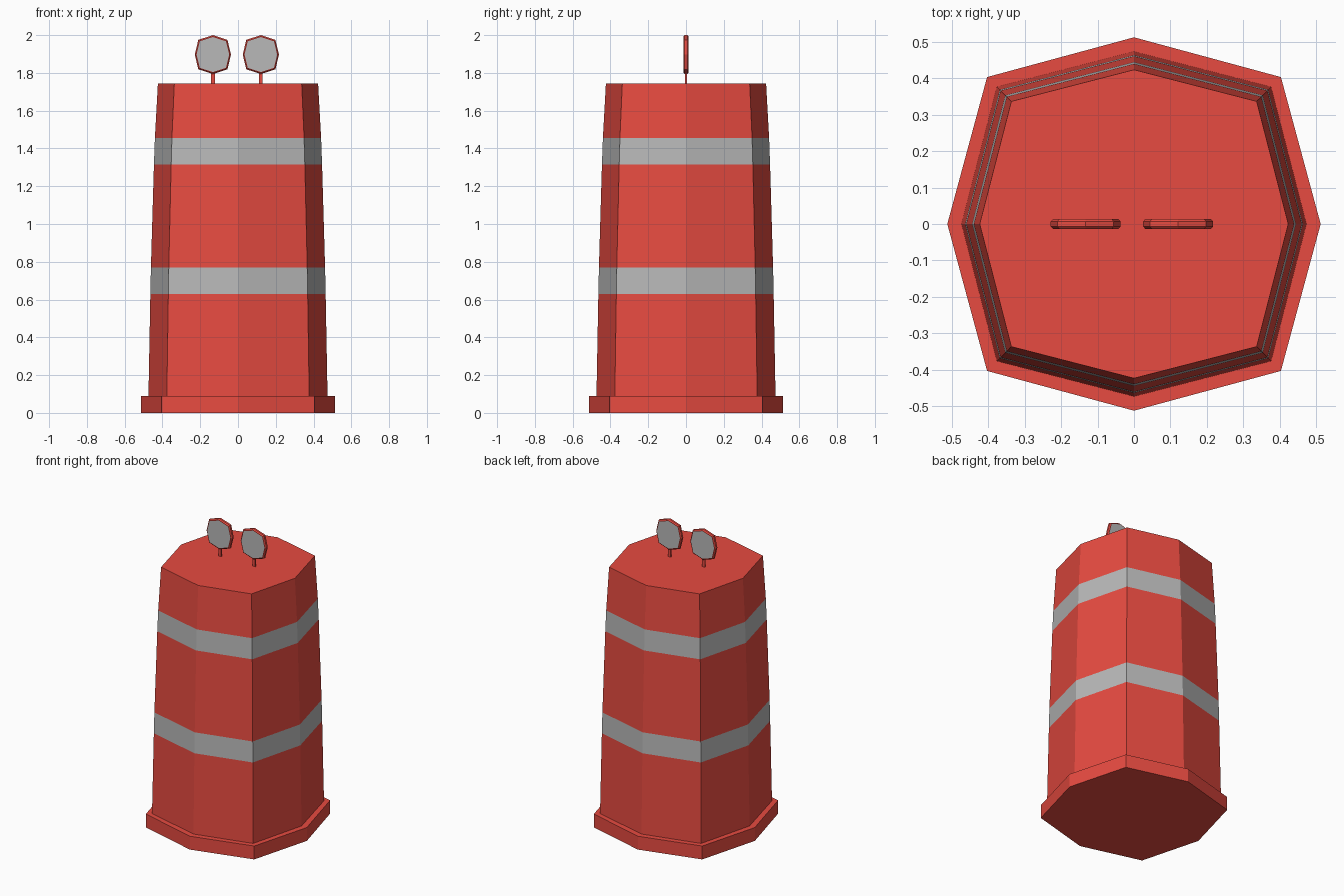
import bpy, bmesh
from mathutils import Matrix, Vector

if "Cube" in bpy.data.objects:
    bpy.data.objects.remove(bpy.data.objects["Cube"])


def material(name, rgb):
    m = bpy.data.materials.new(name)
    m.diffuse_color = (*rgb, 1)
    m.use_nodes = True
    m.node_tree.nodes["Principled BSDF"].inputs["Base Color"].default_value = m.diffuse_color
    return m


RED = material("red_plastic", (0.8, 0.07, 0.052))
GREY = material("reflective_grey", (0.48, 0.48, 0.48))


def octagon(rx, ry, dx, dy):
    return [(rx, 0), (dx, dy), (0, ry), (-dx, dy),
            (-rx, 0), (-dx, -dy), (0, -ry), (dx, -dy)]


def loft(name, rings, bands, bottom=None, top=None, matrix=Matrix()):
    """Skin a stack of (outline, height) rings; bands/caps give material slots."""
    bm = bmesh.new()
    loops = [[bm.verts.new((x, y, z)) for x, y in pts] for pts, z in rings]
    for a, b, mat in zip(loops, loops[1:], bands):
        for i in range(len(a)):
            j = (i + 1) % len(a)
            bm.faces.new((a[i], a[j], b[j], b[i])).material_index = mat
    if bottom is not None:
        bm.faces.new(loops[0][::-1]).material_index = bottom
    if top is not None:
        bm.faces.new(loops[-1]).material_index = top
    bm.transform(matrix)
    me = bpy.data.meshes.new(name)
    bm.to_mesh(me)
    bm.free()
    me.materials.append(RED)
    me.materials.append(GREY)
    ob = bpy.data.objects.new(name, me)
    bpy.context.collection.objects.link(ob)
    return ob


def drum_ring(r, z, k=0.795):
    return octagon(r, r, r * k, r * k), z


# Base plate
loft("base_plate", [drum_ring(0.513, 0, 0.787), drum_ring(0.513, 0.09, 0.787)],
     [0], bottom=0, top=0)

# Tapered barrel with two reflective bands
profile = [(0.474, 0.09), (0.464, 0.63), (0.461, 0.77),
           (0.445, 1.315), (0.44, 1.455), (0.424, 1.745)]
loft("barrel", [drum_ring(r, z) for r, z in profile], [0, 1, 0, 1, 0], top=0)


# Round reflectors standing on thin stems
def disc_ring(s, y):
    return octagon(0.096 * s, 0.103 * s, 0.077 * s, 0.078 * s), y


upright = Matrix(((1, 0, 0), (0, 0, -1), (0, 1, 0))).to_4x4()
for side, x in (("left", -0.133), ("right", 0.121)):
    place = Matrix.Translation(Vector((x, 0, 1.897))) @ upright
    rings = [disc_ring(0.9, -0.014), disc_ring(0.93, -0.014), disc_ring(1, -0.007),
             disc_ring(1, 0.007), disc_ring(0.93, 0.014), disc_ring(0.9, 0.014)]
    loft(side + "_reflector", rings, [0] * 5, bottom=1, top=1, matrix=place)
    w, d = 0.01, 0.004
    post = [(x - w, -d), (x + w, -d), (x + w, d), (x - w, d)]
    loft(side + "_stem", [(post, 1.74), (post, 1.81)], [0], bottom=0, top=0)
